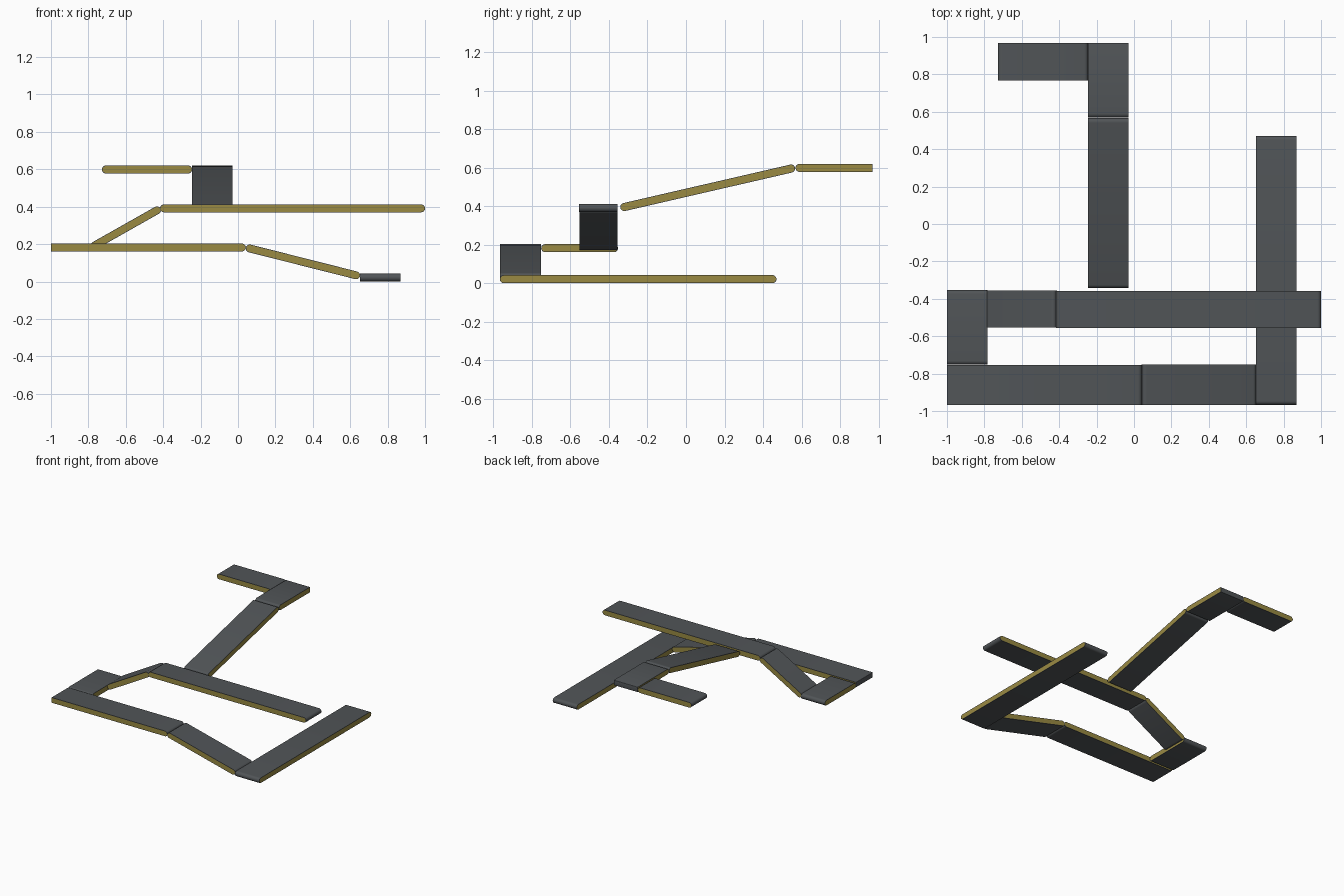
import bpy, bmesh, math
from mathutils import Vector

if "Cube" in bpy.data.objects:
    bpy.data.objects.remove(bpy.data.objects["Cube"])

T = 0.042          # slab thickness
R = T / 2


def material(name, col):
    m = bpy.data.materials.new(name)
    m.diffuse_color = (*col, 1)
    m.use_nodes = True
    m.node_tree.nodes["Principled BSDF"].inputs["Base Color"].default_value = m.diffuse_color
    return m


GREY = material("dark grey deck", (0.082, 0.09, 0.096))
GOLD = material("ochre side", (0.32, 0.255, 0.055))


def slab(name, axis, start, end, across, square_start=False, square_end=False):
    """Rounded-end plank. start/end = (position along axis, centre z) of the
    extreme tips, across = (low, high) on the other horizontal axis."""
    p, q = Vector(start), Vector(end)
    d = (q - p).normalized()
    n = Vector((-d.y, d.x))
    outline = []

    def cap(tip, out, side, square):
        # half-round end, or a square one with barely eased corners
        r = 0.004 if square else R
        steps = 3 if square else 6
        c = tip - out * r
        off = R - r
        for s, lo in ((1, 0), (-1, math.pi / 2)):
            for i in range(steps + 1):
                if s == -1 and i == 0 and off == 0:
                    continue
                a = math.pi / 2 - (lo + i * math.pi / 2 / steps)
                outline.append(c + side * (s * off) + side * (math.sin(a) * r)
                               + out * (math.cos(a) * r))

    cap(q, d, n, square_end)
    cap(p, -d, -n, square_start)

    bm = bmesh.new()
    rings = []
    for w in across:
        rings.append([bm.verts.new((v.x, w, v.y) if axis == 'x' else (w, v.x, v.y))
                      for v in outline])
    sides = [bm.faces.new(r) for r in rings]
    k = len(outline)
    for i in range(k):
        j = (i + 1) % k
        bm.faces.new((rings[0][i], rings[0][j], rings[1][j], rings[1][i])).smooth = True
    bmesh.ops.recalc_face_normals(bm, faces=bm.faces)
    # ochre side panels with a thin grey rim
    bmesh.ops.inset_individual(bm, faces=sides, thickness=0.003)
    for f in sides:
        f.material_index = 1
    me = bpy.data.meshes.new(name)
    bm.to_mesh(me)
    bm.free()
    me.materials.append(GREY)
    me.materials.append(GOLD)
    ob = bpy.data.objects.new(name, me)
    bpy.context.collection.objects.link(ob)
    bpy.context.view_layer.objects.active = ob
    ob.select_set(True)
    bpy.ops.object.shade_smooth_by_angle(angle=math.radians(35))
    ob.select_set(False)


Z0, Z1, Z2, Z3 = 0.021, 0.182, 0.391, 0.599     # storey heights

# ground level
slab("ground_walkway", 'y', (-0.967, Z0), (0.47, Z0), (0.652, 0.868))
slab("lower_ramp", 'x', (0.042, Z1), (0.652, 0.028), (-0.967, -0.752))
# first level
slab("first_walkway", 'x', (-1.0, Z1), (0.042, Z1), (-0.967, -0.754), square_start=True)
slab("first_landing", 'y', (-0.752, Z1), (-0.353, Z1), (-1.0, -0.784))
slab("middle_ramp", 'x', (-0.785, 0.182), (-0.415, 0.391), (-0.554, -0.356))
# second level
slab("second_walkway", 'x', (-0.417, Z2), (1.0, Z2), (-0.555, -0.357))
slab("upper_ramp", 'y', (-0.341, 0.391), (0.566, 0.6), (-0.245, -0.03))
# top level
slab("top_landing", 'y', (0.569, Z3), (0.969, Z3), (-0.245, -0.03), square_end=True)
slab("top_walkway", 'x', (-0.728, Z3), (-0.245, Z3), (0.768, 0.969))
